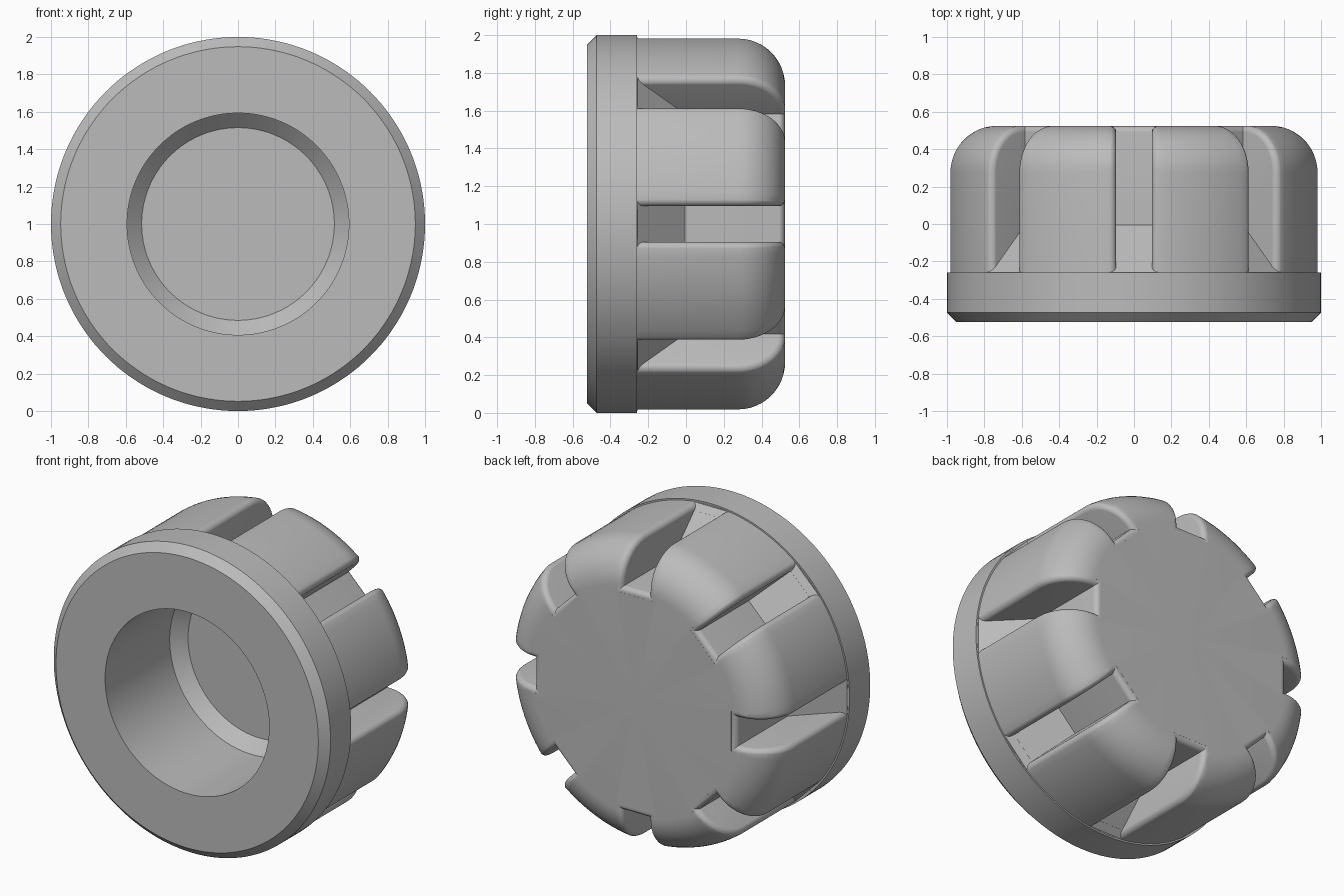
import bpy, bmesh, math
from mathutils import Matrix, Vector

cube = bpy.data.objects.get("Cube")
if cube:
    bpy.data.objects.remove(cube, do_unlink=True)

grey = bpy.data.materials.new("plain_grey")
grey.use_nodes = True
colour = (0.5, 0.5, 0.5, 1)
grey.diffuse_color = colour
grey.node_tree.nodes["Principled BSDF"].inputs["Base Color"].default_value = colour

BACK, STEP = 0.525, -0.258      # back face and start of the slots
BODY, FILLET = 0.99, 0.25       # grip radius and its back rounding
HALF, FLOOR, EDGE = 0.095, 0.73, 0.036   # slot half width, floor radius, edge rounding
CENTRE = Vector((0, 0, 1))


def finish(name, bm):
    bmesh.ops.recalc_face_normals(bm, faces=bm.faces)
    mesh = bpy.data.meshes.new(name)
    bm.to_mesh(mesh)
    bm.free()
    mesh.materials.append(grey)
    ob = bpy.data.objects.new(name, mesh)
    bpy.context.collection.objects.link(ob)
    return ob


def lathe(name, profile, steps=144):
    """Turn (radius, y) points around the y axis; both ends lie on the axis."""
    bm = bmesh.new()
    verts = [bm.verts.new((r, y, 0)) for r, y in profile]
    edges = [bm.edges.new(p) for p in zip(verts, verts[1:])]
    bmesh.ops.spin(bm, geom=verts + edges, cent=(0, 0, 0), axis=(0, 1, 0),
                   angle=math.tau, steps=steps, use_merge=False)
    bmesh.ops.remove_doubles(bm, verts=bm.verts, dist=1e-5)
    bmesh.ops.translate(bm, verts=bm.verts, vec=CENTRE)
    return finish(name, bm)


def ring_of(name, build):
    """Eight copies of one cutter around the axis."""
    bm = bmesh.new()
    for k in range(8):
        old = set(bm.verts)
        build(bm)
        new = [v for v in bm.verts if v not in old]
        bmesh.ops.rotate(bm, verts=new, cent=(0, 0, 0),
                         matrix=Matrix.Rotation(k * math.pi / 4, 3, 'Y'))
    bmesh.ops.translate(bm, verts=bm.verts, vec=CENTRE)
    ob = finish(name, bm)
    ob.hide_render = True
    return ob


def slot(bm):
    """Straight slot with a sloping run-in."""
    top = 0.982
    outline = [(1.2, STEP), (top, STEP), (FLOOR, STEP + top - FLOOR), (FLOOR, 0.7), (1.2, 0.7)]
    sides = [[bm.verts.new((r, y, s)) for r, y in outline] for s in (-HALF, HALF)]
    for side in sides:
        bm.faces.new(side)
    for i in range(len(outline)):
        j = (i + 1) % len(outline)
        bm.faces.new((sides[0][i], sides[0][j], sides[1][j], sides[1][i]))


def flare(bm):
    """Rounded lip that follows the grip outline along both slot edges."""
    turns = [math.radians(a) for a in range(0, 91, 15)]
    section = [(EDGE * (1 - math.sin(t)), EDGE * (1 - math.cos(t)) - 0.0005) for t in turns]
    section.append((-0.03, section[-1][1]))
    outer, cr, cy = BODY - 0.0085, BODY - FILLET, BACK - FILLET
    bend = outer - cr
    columns = []
    for d, f in section:
        path = [(outer - d, STEP + max(d, 0))]
        for i in range(13):
            a = math.radians(7.5 * i)
            path.append((cr + (bend - d) * math.cos(a), cy + (FILLET - 0.0005 - d) * math.sin(a)))
        path.append((FLOOR - f, path[-1][1]))
        columns.append([[bm.verts.new((r, y, s * (HALF + f))) for r, y in path] for s in (-1, 1)])
    count = len(columns[0][0])
    for a, b in zip(columns, columns[1:]):
        for s in (0, 1):
            for i in range(count - 1):
                bm.faces.new((a[s][i], a[s][i + 1], b[s][i + 1], b[s][i]))
        for i in (0, count - 1):
            bm.faces.new((a[0][i], a[1][i], b[1][i], b[0][i]))
    for c in (columns[0], columns[-1]):
        for i in range(count - 1):
            bm.faces.new((c[0][i], c[0][i + 1], c[1][i + 1], c[1][i]))


# Knob body: bore, front rim, collar step, grip and rounded back
profile = [(0, 0.22), (0.515, 0.22), (0.593, 0.142), (0.593, -BACK), (0.948, -BACK),
           (1, -0.473), (1, -0.26), (BODY, -0.26)]
for i in range(13):
    a = math.radians(7.5 * i)
    profile.append((BODY - FILLET + FILLET * math.cos(a), BACK - FILLET + FILLET * math.sin(a)))
profile.append((0, BACK))
knob = lathe("knob_body", profile)

# Grip slots and their rounded edges
bpy.context.view_layer.objects.active = knob
for cutter in (ring_of("slot_cutters", slot), ring_of("slot_edge_cutters", flare)):
    mod = knob.modifiers.new("cut", 'BOOLEAN')
    mod.operation, mod.solver, mod.object = 'DIFFERENCE', 'EXACT', cutter
    bpy.ops.object.modifier_apply(modifier=mod.name)
    bpy.data.objects.remove(cutter, do_unlink=True)

bpy.ops.object.select_all(action='DESELECT')
knob.select_set(True)
bpy.ops.object.shade_smooth_by_angle(angle=math.radians(30))
